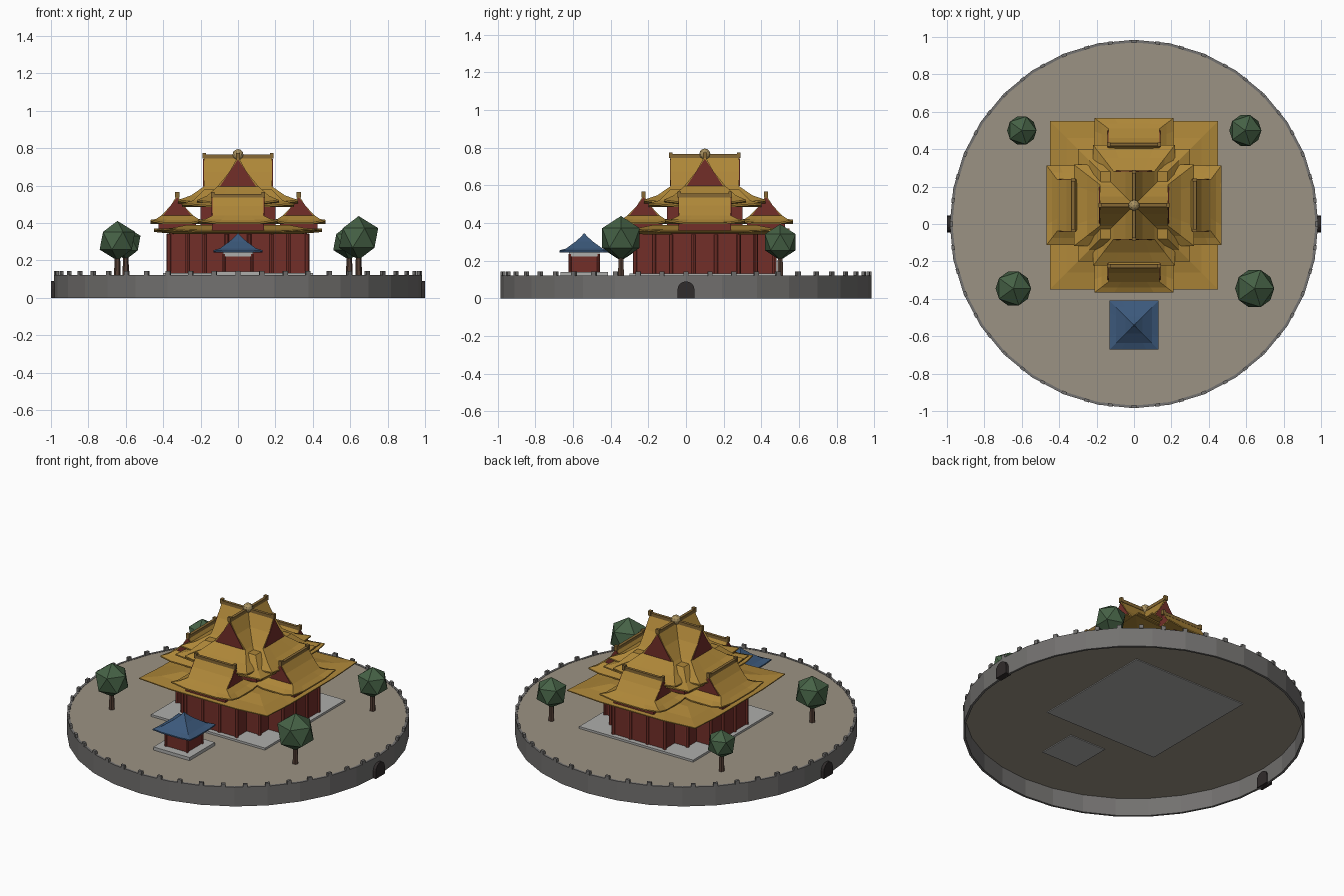
import bpy, bmesh
from math import pi, sin, cos
from mathutils import Matrix, Vector

if "Cube" in bpy.data.objects:
    bpy.data.objects.remove(bpy.data.objects["Cube"])


def material(name, r, g, b):
    m = bpy.data.materials.new(name)
    m.diffuse_color = (r, g, b, 1)
    m.use_nodes = True
    m.node_tree.nodes["Principled BSDF"].inputs["Base Color"].default_value = m.diffuse_color
    return m


GOLD = material("gold_tile", .42, .24, .04)
RIDGE = material("dark_gold", .24, .14, .035)
RED = material("red_wall", .17, .028, .022)
PILLAR = material("red_pillar", .24, .04, .03)
BLUE = material("blue_tile", .045, .10, .20)
GREEN = material("leaves", .06, .12, .06)
WOOD = material("wood", .09, .05, .035)
STONE = material("stone", .17, .165, .16)
PALE = material("pale_stone", .42, .42, .41)
EARTH = material("earth", .33, .29, .23)
DARK = material("gate_dark", .03, .025, .025)
FINIAL = material("finial", .40, .29, .12)


def mesh(name, verts, faces, mat, loc=(0, 0, 0), rot=0):
    bm = bmesh.new()
    M = Matrix.Translation(loc) @ Matrix.Rotation(rot, 4, 'Z')
    vs = [bm.verts.new(M @ Vector(v)) for v in verts]
    for f in faces:
        bm.faces.new([vs[i] for i in f])
    bmesh.ops.recalc_face_normals(bm, faces=bm.faces)
    me = bpy.data.meshes.new(name)
    bm.to_mesh(me)
    bm.free()
    me.materials.append(mat)
    ob = bpy.data.objects.new(name, me)
    bpy.context.collection.objects.link(ob)
    return ob


def loft(name, rings, mat, loc=(0, 0, 0), rot=0, caps=True):
    n = len(rings[0])
    verts = [p for r in rings for p in r]
    faces = [(k * n + i, k * n + (i + 1) % n, (k + 1) * n + (i + 1) % n, (k + 1) * n + i)
             for k in range(len(rings) - 1) for i in range(n)]
    if caps:
        faces += [tuple(range(n)), tuple(range(len(verts) - n, len(verts)))]
    return mesh(name, verts, faces, mat, loc, rot)


def circle(r, z, n):
    return [(r * cos(2 * pi * i / n), r * sin(2 * pi * i / n), z) for i in range(n)]


def rect(hx, hy, z, lift=0.0):
    # rectangle with raised corners
    pts = []
    c = [(-hx, -hy), (hx, -hy), (hx, hy), (-hx, hy)]
    for (ax, ay), (bx, by) in zip(c, c[1:] + c[:1]):
        for t in (0, .25, .75):
            pts.append((ax + (bx - ax) * t, ay + (by - ay) * t, z + (0 if t else lift)))
    return pts


def box(name, hx, hy, z0, z1, mat, loc=(0, 0, 0), rot=0):
    q = [(-hx, -hy), (hx, -hy), (hx, hy), (-hx, hy)]
    return loft(name, [[(x, y, z) for x, y in q] for z in (z0, z1)], mat, loc, rot)


def prism(name, prof, hx, mat, loc=(0, 0, 0), rot=0):
    return loft(name, [[(x, y, z) for y, z in prof] for x in (-hx, hx)], mat, loc, rot)


def gable_roof(name, hl, hw, gl, gw, z0, z1, z2, loc, rot):
    # hipped skirt, concave upper gable roof, red gable ends, ridge and end knobs
    loft(name + "_skirt", [rect(hl, hw, z0 - .008, .015), rect(hl, hw, z0, .015),
                           rect((hl + gl) / 2, (hw + gw) / 2, z0 + (z1 - z0) * .4, .004),
                           rect(gl, gw, z1)], GOLD, loc, rot)
    h = z2 - z1
    prof = [(-gw, z1), (-gw * .42, z1 + h * .48), (0, z2), (gw * .42, z1 + h * .48), (gw, z1)]
    prism(name + "_slopes", prof, gl, GOLD, loc, rot)
    prism(name + "_gable_ends", [(-gw * .88, z1), (0, z2 - h * .1), (gw * .88, z1)], gl + .004, RED, loc, rot)
    box(name + "_ridge", gl + .005, .009, z2 - .012, z2 + .008, RIDGE, loc, rot)
    for s in (-1, 1):
        p = Matrix.Rotation(rot, 3, 'Z') @ Vector((s * (gl - .002), 0, 0)) + Vector(loc)
        box(name + "_ridge_end", .009, .011, z2 - .012, z2 + .018, RIDGE, p, rot)


def ball(name, r, loc, mat, sub):
    bpy.ops.mesh.primitive_ico_sphere_add(subdivisions=sub, radius=r, location=loc)
    ob = bpy.context.object
    ob.name = name
    ob.data.materials.append(mat)
    return ob


# round terrace and battlemented wall
loft("terrace", [circle(.975, .113, 32), circle(.975, .12, 32)], EARTH)
R = .985
loft("terrace_wall", [circle(R, 0, 32), circle(R, .122, 32), circle(R - .014, .122, 32),
                      circle(R - .014, 0, 32), circle(R, 0, 32)], STONE, caps=False)
for i in range(48):
    a = 2 * pi * i / 48
    box("merlon", .008, .013, .118, .142, STONE, (.976 * cos(a), .976 * sin(a), 0), a)

# arched gates left and right
arch = [(-.045, 0), (.045, 0)] + [(.045 * cos(pi * i / 8), .047 + .043 * sin(pi * i / 8)) for i in range(9)]
for s in (-1, 1):
    prism("gate", arch, .02, DARK, (s * .98, 0, 0))

# main hall: plinth, cross-shaped walls, pillars
C = (0, .1, 0)
box("hall_plinth", .4, .4, .108, .133, PALE, C)
box("hall_core", .27, .27, .13, .36, RED, C)
box("hall_wing_x", .37, .18, .13, .345, RED, C)
box("hall_wing_y", .18, .37, .13, .345, RED, C)
for k in range(4):
    M = Matrix.Rotation(k * pi / 2, 3, 'Z')
    for x, y in ((-.18, -.37), (.18, -.37), (.27, -.27), (-.06, -.37), (.06, -.37)):
        p = M @ Vector((x, y, 0)) + Vector(C)
        loft("hall_pillar", [circle(.011, .13, 8), circle(.011, .34, 8)], PILLAR, p)

# lower square eave with raised corners
loft("lower_eave", [rect(.33, .33, .34), rect(.45, .45, .352, .012), rect(.45, .45, .358, .012),
                    rect(.36, .36, .368, .004), rect(.27, .27, .39)], GOLD, C)

# wing roofs on the four sides
for k in range(4):
    a = k * pi / 2
    p = (.325 * sin(a), .1 - .325 * cos(a), 0)
    gable_roof("wing_roof", .212, .142, .137, .085, .402, .44, .548, p, a)
    box("wing_attic", .14, .10, .36, .41, RED, p, a)

# upper storey and its crossing roofs
box("upper_storey", .2, .2, .37, .53, RED, C)
loft("upper_eave", [rect(.30, .30, .485, .012), rect(.30, .30, .493, .012), rect(.24, .24, .52),
                    rect(.18, .18, .58)], GOLD, C)
for a in (0, pi / 2):
    gable_roof("upper_roof", .322, .218, .182, .11, .508, .595, .757, C, a)
ball("top_finial", .03, (0, .1, .765), FINIAL, 2)

# small blue-roofed pavilion
P = (0, -.54, 0)
box("pavilion_plinth", .127, .127, .108, .14, PALE, P)
box("pavilion_walls", .075, .075, .135, .23, RED, P)
box("pavilion_beam", .08, .08, .222, .242, PALE, P)
for x in (-.075, .075):
    for y in (-.075, .075):
        loft("pavilion_pillar", [circle(.008, .14, 8), circle(.008, .235, 8)], PILLAR, (x, P[1] + y, 0))
loft("pavilion_roof", [rect(.13, .13, .242, .005), rect(.13, .13, .25, .005), rect(.097, .097, .264),
                       rect(.045, .045, .302), rect(.012, .012, .332), rect(.003, .003, .345)], BLUE, P)

# trees
for x, y, r, z in ((-.6, .5, .088, .292), (.595, .5, .096, .298), (-.645, -.345, .106, .305), (.645, -.345, .117, .32)):
    loft("tree_trunk", [circle(.018, .118, 6), circle(.012, z, 6)], WOOD, (x, y, 0))
    ball("tree_crown", r, (x, y, z), GREEN, 1)
